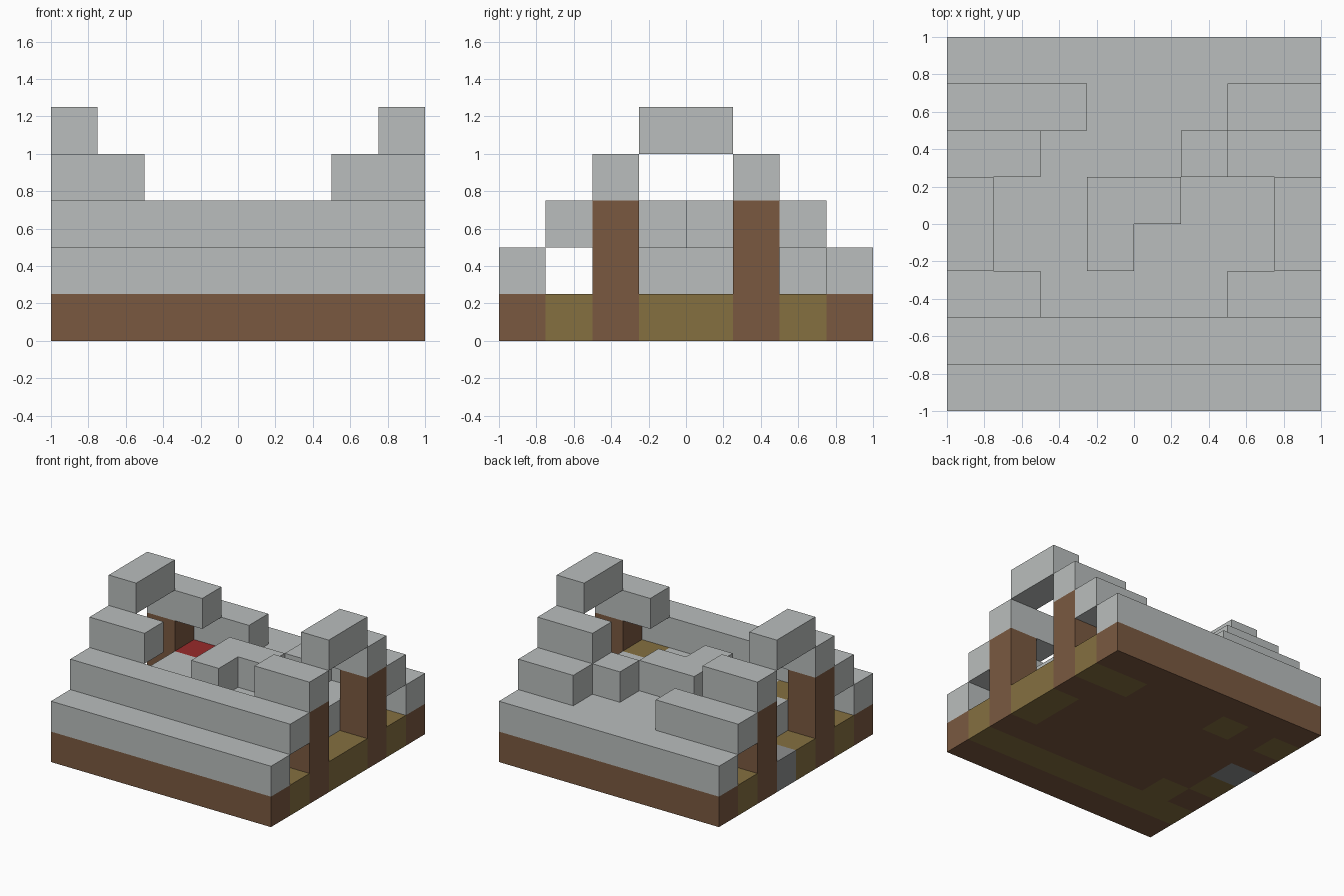
import bpy
import bmesh
from itertools import product
from mathutils import Vector

cube = bpy.data.objects.get("Cube")
if cube:
    bpy.data.objects.remove(cube)

CELL = 0.25
LAST = 7


def material(name, rgb):
    linear = [((c / 255 + 0.055) / 1.055) ** 2.4 for c in rgb] + [1.0]
    mat = bpy.data.materials.new(name)
    mat.use_nodes = True
    mat.diffuse_color = linear
    node = mat.node_tree.nodes["Principled BSDF"]
    node.inputs["Base Color"].default_value = linear
    node.inputs["Roughness"].default_value = 0.9
    return mat


roof_grey = material("pale grey", (186, 190, 189))
stone_grey = material("stone grey", (141, 143, 143))
timber = material("brown timber", (122, 89, 64))
plank = material("olive plank", (133, 112, 64))
red = material("red", (152, 42, 42))


def span(x, y, z):
    """Cells of a box given as inclusive (first, last) ranges."""
    return set(product(*(range(a, b + 1) for a, b in (x, y, z))))


def blocks(name, cells, mats, pick=lambda cell: 0):
    """Solid made of grid cells: only the outer faces are built."""
    bm = bmesh.new()
    for cell in sorted(cells):
        for axis, side in product(range(3), (0, 1)):
            step = list(cell)
            step[axis] += 2 * side - 1
            if tuple(step) in cells:
                continue
            a, b = (axis + 1) % 3, (axis + 2) % 3
            ring = []
            for da, db in ((0, 0), (1, 0), (1, 1), (0, 1)):
                p = Vector(cell)
                p[axis] += side
                p[a] += da
                p[b] += db
                ring.append(bm.verts.new(p * CELL - Vector((1, 1, 0))))
            face = bm.faces.new(ring if side else ring[::-1])
            face.material_index = pick(cell)
    bmesh.ops.remove_doubles(bm, verts=bm.verts, dist=0.001)
    mesh = bpy.data.meshes.new(name)
    bm.to_mesh(mesh)
    bm.free()
    obj = bpy.data.objects.new(name, mesh)
    bpy.context.collection.objects.link(obj)
    for mat in mats:
        mesh.materials.append(mat)
    return obj


# Base floor: timber with plank cells and one stone doorstep
full = (0, LAST)
plank_cells = (span(full, (1, 1), (0, 0)) | span((7, 7), (3, 4), (0, 0))
               | span((6, 7), (6, 6), (0, 0))
               | {(0, 3, 0), (1, 2, 0), (0, 6, 0), (2, 6, 0)})


def floor_colour(cell):
    if cell == (0, 4, 0):
        return 2
    return 1 if cell in plank_cells else 0


blocks("floor", span(full, full, (0, 0)), [timber, plank, stone_grey], floor_colour)

# Corner posts
for side, x in (("right", 0), ("left", LAST)):
    for end, y in (("front", 2), ("back", 5)):
        blocks(f"{end}_{side}_post", span((x, x), (y, y), (1, 2)), [timber])

# Eaves and unbroken front course of the stepped roof
for end, y in (("front", 0), ("back", LAST)):
    blocks(f"{end}_eave", span(full, (y, y), (1, 1)), [roof_grey])
blocks("front_roof_course", span(full, (1, 1), (2, 2)), [roof_grey])

# Broken back course
blocks("back_right_roof_course", span((0, 2), (6, 6), (2, 2)), [roof_grey])
blocks("back_left_roof_course", span((6, 7), (6, 6), (2, 2)), [roof_grey])

# Upper courses and ridge ends left standing at both gables
for side, xs, ridge_x in (("right", (0, 1), 0), ("left", (6, 7), LAST)):
    for end, y in (("front", 2), ("back", 5)):
        blocks(f"{end}_{side}_upper_course", span(xs, (y, y), (3, 3)), [roof_grey])
    blocks(f"{side}_ridge", span((ridge_x, ridge_x), (3, 4), (4, 4)), [roof_grey])

# Furnishings under the upper courses
blocks("red_bed", {(1, 5, 1)}, [red])
blocks("left_chest", {(6, 2, 1)}, [plank])
blocks("right_chest", {(1, 2, 1)}, [plank])

# Fallen roof filling the interior, with loose pieces on top
rubble = (span((1, 6), (3, 4), (1, 1)) | span((2, 5), (2, 2), (1, 1))
          | span((2, 6), (5, 5), (1, 1)) | span((3, 5), (6, 6), (1, 1)))
blocks("fallen_roof", rubble, [roof_grey])
blocks("fallen_ridge", {(3, 3, 2), (3, 4, 2), (4, 4, 2)}, [roof_grey])
blocks("loose_block", {(5, 5, 2)}, [roof_grey])
